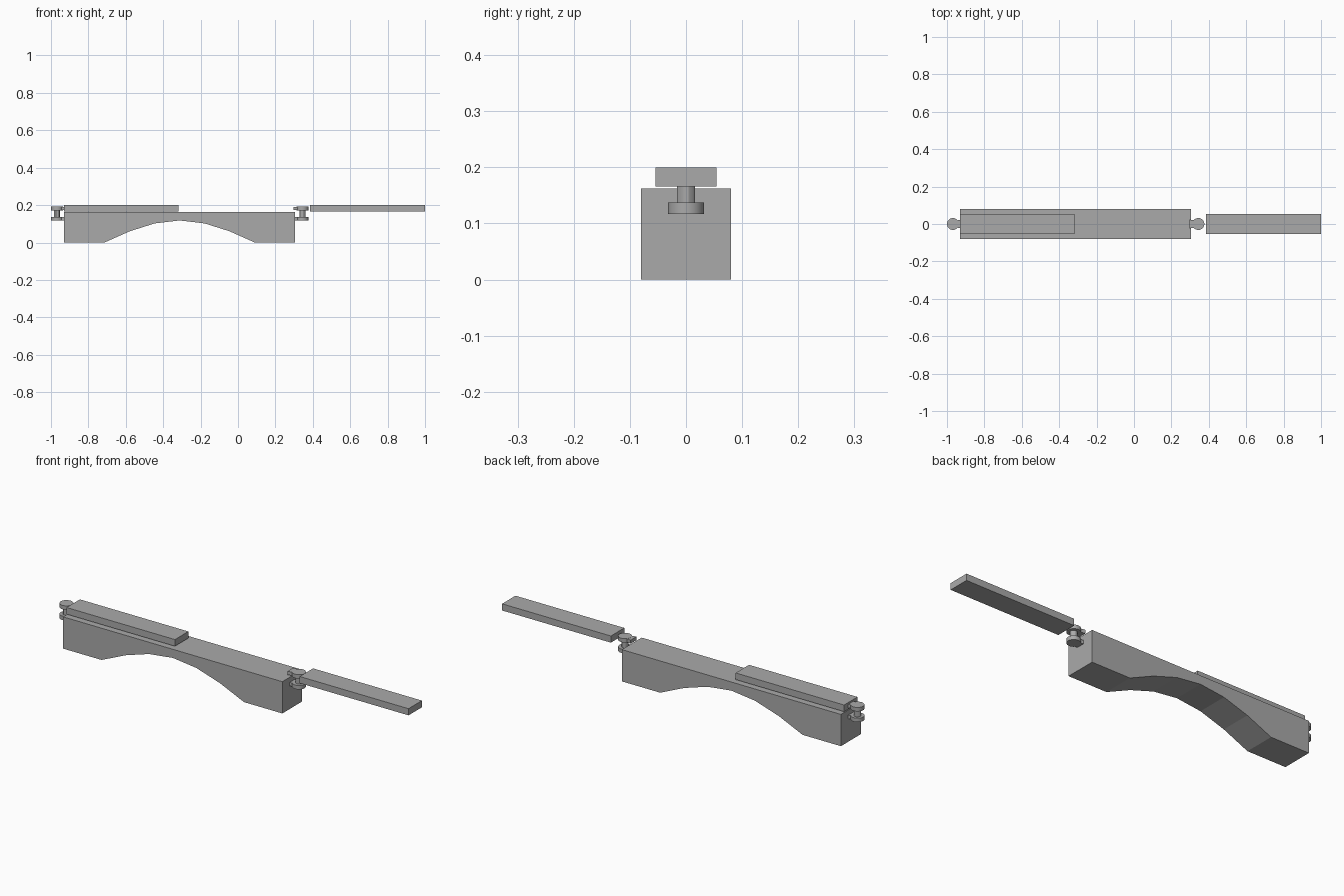
import bpy, bmesh, math

cube = bpy.data.objects.get("Cube")
if cube:
    bpy.data.objects.remove(cube, do_unlink=True)

grey = bpy.data.materials.new("plain grey")
grey.use_nodes = True
colour = (0.4, 0.4, 0.4, 1)
grey.diffuse_color = colour
grey.node_tree.nodes["Principled BSDF"].inputs["Base Color"].default_value = colour


def add_object(name, bm):
    bmesh.ops.recalc_face_normals(bm, faces=bm.faces[:])
    mesh = bpy.data.meshes.new(name)
    bm.to_mesh(mesh)
    bm.free()
    mesh.materials.append(grey)
    obj = bpy.data.objects.new(name, mesh)
    bpy.context.collection.objects.link(obj)
    return obj


def extrude(name, points, offset):
    """Closed prism from a flat outline moved along offset."""
    bm = bmesh.new()
    face = bm.faces.new([bm.verts.new(p) for p in points])
    result = bmesh.ops.extrude_face_region(bm, geom=[face], use_keep_orig=True)
    moved = [v for v in result["geom"] if isinstance(v, bmesh.types.BMVert)]
    bmesh.ops.translate(bm, verts=moved, vec=offset)
    return add_object(name, bm)


def disc(name, x, radius, z0, z1, sides):
    ring = [math.tau * (i + 0.5) / sides for i in range(sides)]
    points = [(x + radius * math.cos(a), radius * math.sin(a), z0) for a in ring]
    obj = extrude(name, points, (0, 0, z1 - z0))
    bpy.ops.object.select_all(action='DESELECT')
    obj.select_set(True)
    bpy.context.view_layer.objects.active = obj
    bpy.ops.object.shade_smooth_by_angle(angle=math.radians(30))


# Beam with a faceted arch underneath
mid, half, top = -0.312, 0.618, 0.162
arch = [(0.402, 0), (0.267, 0.06), (0.134, 0.102), (0, 0.118)]
arch += [(-x, z) for x, z in reversed(arch[:-1])]
outline = [(-half, 0), (-half, top), (half, top), (half, 0)] + arch
extrude("arched_beam", [(mid + x, -0.08, z) for x, z in outline], (0, 0.16, 0))

# Flat planks: one resting on the beam, one reaching out past its end
for name, x0, x1 in (("resting_plank", -0.93, -0.318), ("outer_plank", 0.386, 1.0)):
    corners = [(x0, -0.054), (x1, -0.054), (x1, 0.054), (x0, 0.054)]
    extrude(name, [(x, y, 0.166) for x, y in corners], (0, 0, 0.034))

# Pivot at each beam end: spool of two discs, a post and tapered tabs
for name, side in (("right", -1), ("left", 1)):
    x = mid + side * 0.656
    disc(name + "_pivot_post", x, 0.017, 0.13, 0.176, 12)
    for level, z in (("lower", 0.117), ("upper", 0.172)):
        disc(f"{name}_{level}_disc", x, 0.032, z, z + 0.02, 24)
        tab = [(0.608, -0.024), (0.645, -0.017), (0.645, 0.017), (0.608, 0.024)]
        extrude(f"{name}_{level}_tab",
                [(mid + side * tx, ty, z + 0.001) for tx, ty in tab], (0, 0, 0.018))
